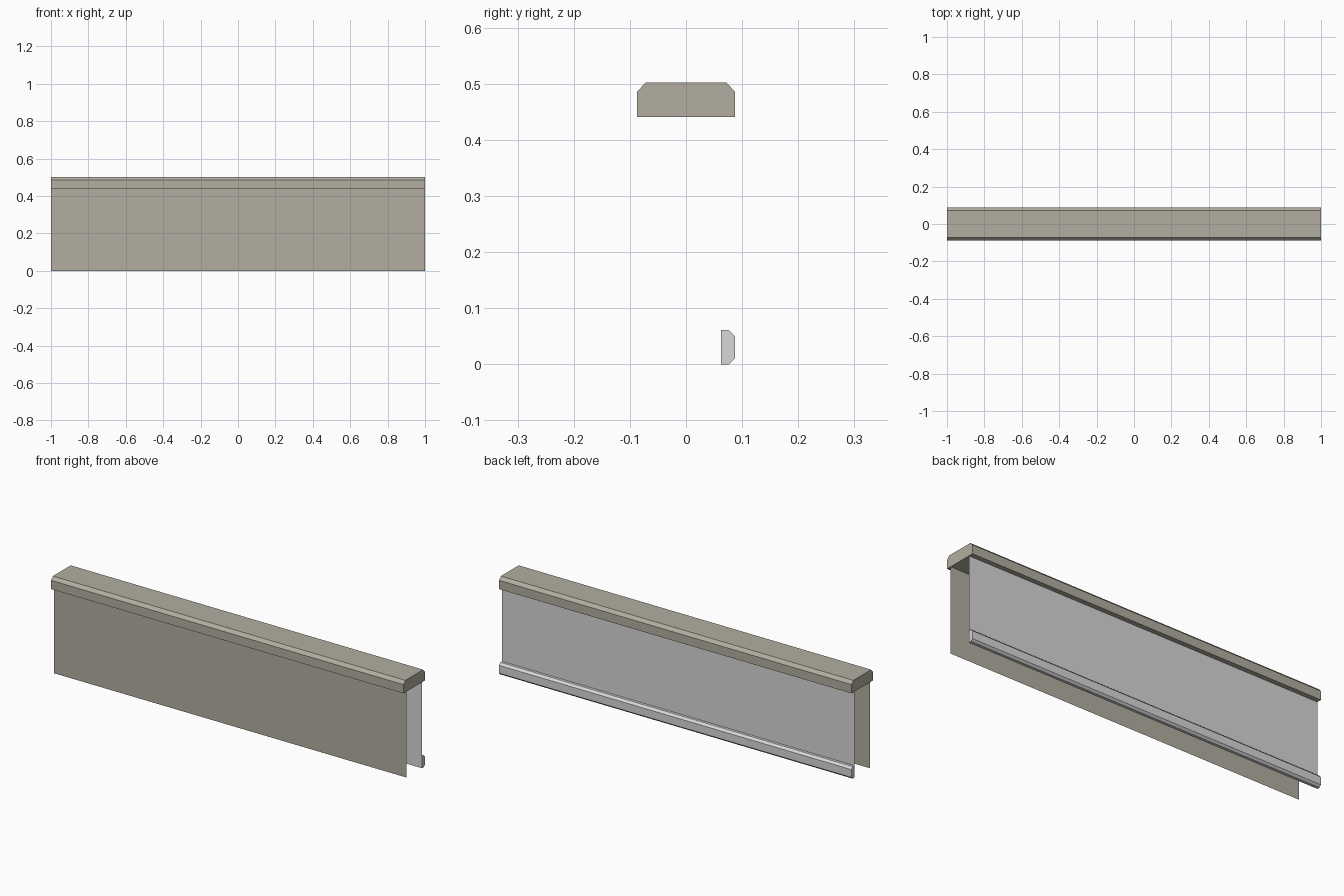
import bpy

if "Cube" in bpy.data.objects:
    bpy.data.objects.remove(bpy.data.objects["Cube"])

HALF = 1.0  # half length along x


def material(name, rgb):
    m = bpy.data.materials.new(name)
    m.diffuse_color = (*rgb, 1.0)
    m.use_nodes = True
    m.node_tree.nodes["Principled BSDF"].inputs["Base Color"].default_value = m.diffuse_color
    return m


def make_object(name, verts, faces, mat):
    me = bpy.data.meshes.new(name)
    me.from_pydata(verts, [], faces)
    me.materials.append(mat)
    ob = bpy.data.objects.new(name, me)
    bpy.context.collection.objects.link(ob)
    return ob


def extrude_profile(name, profile, mat):
    """Sweep a counter-clockwise (y, z) outline along x, with closed ends."""
    n = len(profile)
    verts = [(x, y, z) for x in (-HALF, HALF) for y, z in profile]
    faces = [(i, n + i, n + (i + 1) % n, (i + 1) % n)[::-1] for i in range(n)]
    faces += [tuple(reversed(range(n))), tuple(range(n, 2 * n))]
    return make_object(name, verts, faces, mat)


def panel(name, y, z0, z1, mat):
    """Thin single-sheet panel facing away from the wall centre."""
    verts = [(-HALF, y, z0), (HALF, y, z0), (HALF, y, z1), (-HALF, y, z1)]
    face = (0, 1, 2, 3) if y < 0 else (3, 2, 1, 0)
    return make_object(name, verts, [face], mat)


stone = material("warm stone", (0.445, 0.423, 0.352))
white = material("light grey paint", (0.680, 0.680, 0.680))

# Chamfered cap along the top
extrude_profile("wall_cap", [(-0.087, 0.441), (0.087, 0.441), (0.087, 0.486),
                             (0.072, 0.502), (-0.072, 0.502), (-0.087, 0.486)], stone)

# Skirting board on the back, chamfered on its outer edges
extrude_profile("skirting_board", [(0.0625, 0.0), (0.077, 0.0), (0.087, 0.010),
                                   (0.087, 0.050), (0.076, 0.061), (0.0625, 0.061)], white)

# Outer and inner wall sheets (the skirting's back closes the lower inner wall)
panel("front_wall", -0.0625, 0.0, 0.441, stone)
panel("back_wall", 0.0625, 0.061, 0.441, white)

# Consistent outward normals on the solid parts
import bmesh
for name in ("wall_cap", "skirting_board"):
    me = bpy.data.objects[name].data
    bm = bmesh.new()
    bm.from_mesh(me)
    bmesh.ops.recalc_face_normals(bm, faces=bm.faces)
    bm.to_mesh(me)
    bm.free()
